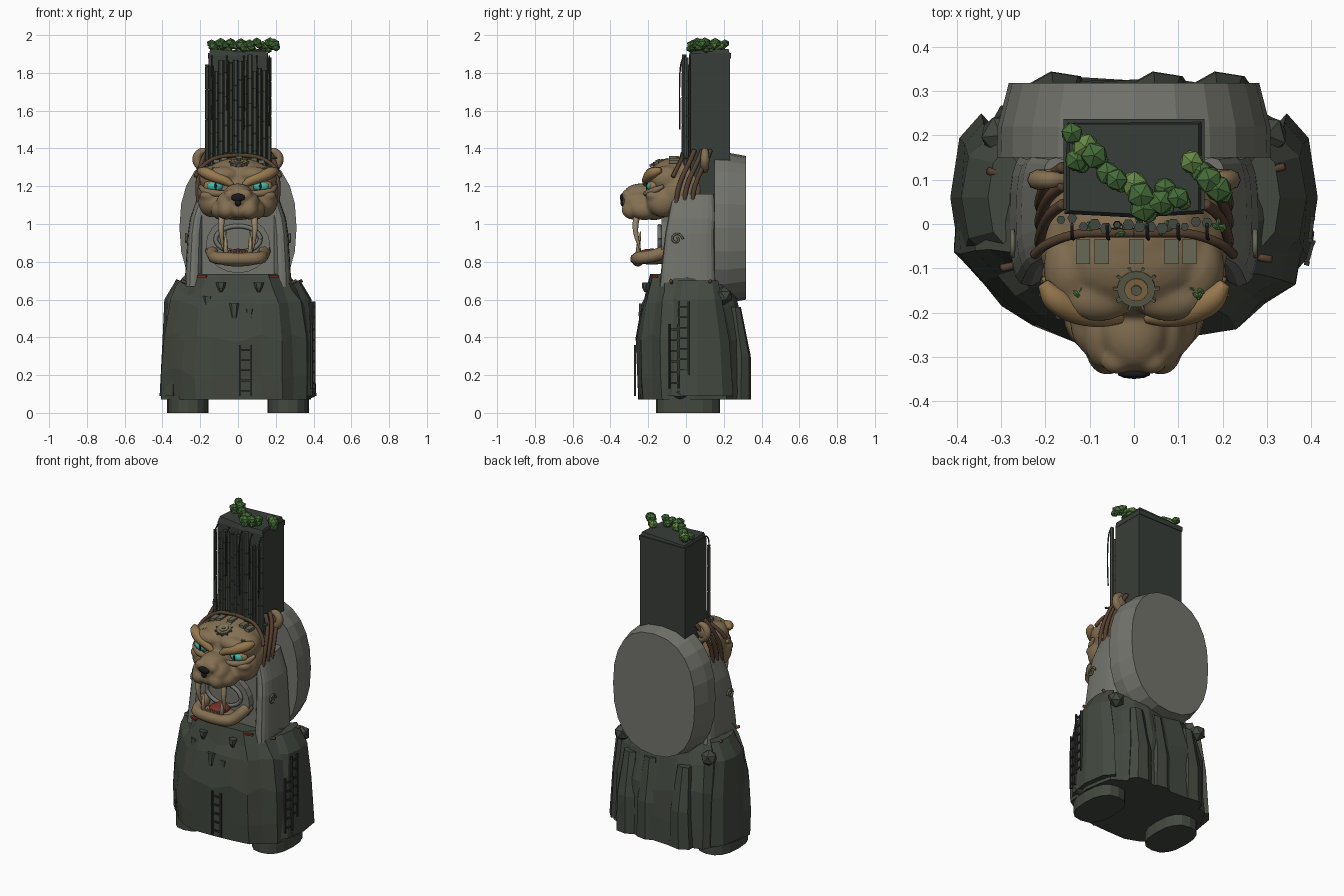
import bpy, bmesh, math, random
from mathutils import Vector, Matrix

if "Cube" in bpy.data.objects:
    bpy.data.objects.remove(bpy.data.objects["Cube"])
random.seed(7)
COL = dict(rock=(.055, .065, .05), stone=(.17, .175, .15), dark=(.03, .034, .029), hide=(.23, .16, .085), tower=(.04, .048, .04),
           gold=(.3, .185, .075), vine=(.09, .052, .03), leaf=(.06, .15, .04), leaf_light=(.13, .24, .06), teal=(.05, .5, .4),
           black=(.01, .01, .01), bone=(.36, .27, .16), red=(.2, .03, .02), moss=(.14, .14, .09))
MATS = {}
for k, c in COL.items():
    MATS[k] = bpy.data.materials.new(k)
    MATS[k].diffuse_color = (*c, 1)


def finish(bm, name, mat, smooth=False):
    bmesh.ops.recalc_face_normals(bm, faces=bm.faces)
    me = bpy.data.meshes.new(name)
    bm.to_mesh(me)
    bm.free()
    for p in me.polygons:
        p.use_smooth = smooth
    me.materials.append(MATS[mat])
    ob = bpy.data.objects.new(name, me)
    bpy.context.collection.objects.link(ob)
    return ob


def loft(name, rings, mat, smooth=False):
    bm = bmesh.new()
    vs = [[bm.verts.new(p) for p in r] for r in rings]
    n = len(rings[0])
    for a, b in zip(vs, vs[1:]):
        for i in range(n):
            bm.faces.new((a[i], a[(i + 1) % n], b[(i + 1) % n], b[i]))
    bm.faces.new(vs[0])
    bm.faces.new(vs[-1])
    return finish(bm, name, mat, smooth)


def sup(a, e):
    c, s = math.cos(a), math.sin(a)
    return math.copysign(abs(c) ** e, c), math.copysign(abs(s) ** e, s)


def oval(cx, cy, z, rx, ry, n=18, e=1.0):
    return [(cx + rx * x, cy + ry * y, z) for x, y in (sup(2 * math.pi * i / n, e) for i in range(n))]


def boxes(name, items, mat):
    # items: (centre, size, z rotation)
    bm = bmesh.new()
    for c, s, r in items:
        bmesh.ops.create_cube(bm, size=1, matrix=Matrix.Translation(c) @ Matrix.Rotation(r, 4, 'Z') @ Matrix.Diagonal((*s, 1)))
    return finish(bm, name, mat)


def balls(name, items, mat, sub=1, smooth=False, tilt=False):
    bm = bmesh.new()
    for c, r in items:
        rot = Matrix.Rotation(random.uniform(0, 3), 4, 'Z') if tilt else Matrix()
        bmesh.ops.create_icosphere(bm, subdivisions=sub, radius=1, matrix=Matrix.Translation(c) @ rot @ Matrix.Diagonal((*r, 1)))
    return finish(bm, name, mat, smooth)


def tube(name, pts, radii, mat, n=8, smooth=True):
    # sweep a round section along a smoothed path
    P = [Vector(p) for p in pts]
    R = list(radii) if isinstance(radii, (list, tuple)) else [radii] * len(P)
    if len(P) > 3:
        for _ in range(2):
            Q, S = [P[0]], [R[0]]
            for i in range(len(P) - 1):
                Q += [P[i].lerp(P[i + 1], .25), P[i].lerp(P[i + 1], .75)]
                S += [R[i] * .75 + R[i + 1] * .25, R[i] * .25 + R[i + 1] * .75]
            P, R = Q + [P[-1]], S + [R[-1]]
    rings, u = [], None
    for i, p in enumerate(P):
        t = (P[min(i + 1, len(P) - 1)] - P[max(i - 1, 0)]).normalized()
        u = (t.orthogonal() if u is None else u - t * u.dot(t)).normalized()
        v = t.cross(u)
        rings.append([p + R[i] * (u * math.cos(6.2832 * k / n) + v * math.sin(6.2832 * k / n)) for k in range(n)])
    return loft(name, rings, mat, smooth)


# craggy rock base and its feet
LEV = [(.07, .405, -.255, .345), (.21, .41, -.265, .34), (.4, .395, -.265, .33), (.58, .37, -.235, .285),
       (.65, .325, -.21, .25), (.735, .28, -.19, .19)]
rings = []
off = [random.uniform(.94, 1.03) for _ in range(24)]
for z, rx, y0, y1 in LEV:
    ring = oval(0, (y0 + y1) / 2, z, rx, (y1 - y0) / 2, 24, .82)
    rings.append([(x * k * random.uniform(.975, 1.02), y * k * random.uniform(.975, 1.02), z + (random.uniform(-.03, .03) if .1 < z < .7 else 0))
                  for (x, y, z), k in zip(ring, off)])
loft('rock_base', rings, 'rock')
for s in (-1, 1):
    loft('foot', [oval(s * .265, .01, z, .11, .17, 16, .8) for z in (0, .09)], 'rock')
# shoulder slabs, buttresses, overhanging shards and stones
for s in (-1, 1):
    loft('shoulder_slab', [oval(s * x, .06, z, rx, ry, 8) for x, z, rx, ry in
                           ((.345, .09, .07, .19), (.34, .38, .06, .17), (.335, .6, .055, .13), (.29, .7, .04, .11))], 'rock')
for x in (-.17, .06, .2):
    loft('back_buttress', [oval(x, y, z, r, r * .7, 7) for y, z, r in ((.29, .07, .08), (.295, .3, .07), (.26, .56, .045))], 'rock')
for x, z, h in ((-.16, .62, .09), (-.02, .58, .13), (.06, .55, .09), (.11, .69, .05), (-.09, .69, .05)):
    y = -.225 + abs(x) * .25
    loft('rock_shard', [oval(x, y - .01, z, .028, .022, 6), oval(x, y - .015, z - h * .5, .02, .018, 6), oval(x, y - .012, z - h, .008, .008, 6)], 'rock')
balls('stones', [((.37, -.03, .1), (.045, .04, .03)), ((-.3, .2, .62), (.05, .05, .05)), ((.3, .2, .62), (.05, .05, .05))], 'rock', 1, False, True)


# ladders
def ladder(x, y, z0, z1, w, rot):
    dx, dy = math.cos(rot) * w / 2, math.sin(rot) * w / 2
    it = [((x + k * dx, y + k * dy, (z0 + z1) / 2), (.009, .012, z1 - z0), rot) for k in (-1, 1)]
    n = int((z1 - z0) / .05)
    it += [((x, y, z0 + (i + .5) * (z1 - z0) / n), (w, .009, .009), rot) for i in range(n)]
    boxes('ladder', it, 'dark')


ladder(.04, -.27, .09, .36, .06, 0)
ladder(.397, -.065, .13, .47, .05, 1.3)
ladder(.4, -.012, .2, .59, .05, 1.45)
for x, y in ((-.33, .12), (.34, .13), (-.3, -.1), (.31, -.08)):
    tube('peg', [(x * .85, y * .9, .68), (x, y, .7)], .009, 'vine', 6)

# broad drum at the back
drum = []
for y, rx, rz in ((.15, .31, .4), (.22, .308, .398), (.318, .283, .38)):
    drum.append([(x, y, .98 + z) for x, z, _ in oval(0, 0, 0, rx, rz, 24, .85)])
loft('back_drum', drum, 'stone')

# throat and jaw pillars
boxes('throat', [((0, .035, .9), (.38, .25, .46), 0)], 'stone')
loft('mouth_plate', [[(x, y, .89 + z) for x, z, _ in oval(0, 0, 0, .17, .15, 20)] for y in (-.13, -.08)], 'stone')
tube('throat_ring', [(.12 * math.cos(a * .3927), -.14, .92 + .07 * math.sin(a * .3927)) for a in range(17)], .012, 'stone')
for s in (-1, 1):
    loft('jaw_pillar', [oval(s * x, y, z, rx, ry, 20, .7) for x, y, z, rx, ry in
                        ((.235, .01, .67, .047, .15), (.233, .01, .73, .047, .145), (.224, .02, .95, .042, .13), (.214, .03, 1.03, .04, .125), (.175, .04, 1.16, .035, .11))], 'stone')
    tube('spiral', [(s * .274, -.05 + (.034 - .0022 * i) * math.cos(i * .6), .92 + (.034 - .0022 * i) * math.sin(i * .6)) for i in range(14)], .006, 'moss', 6)
    boxes('red_sash', [((s * .19, -.165, .722), (.05, .015, .012), s * .4)], 'red')

# tall tower
loft('tower', [[(a * .157 * k, .128 + b * .105 * k, z + (.012 * (a * b > 0) if z > 1.9 else 0)) for a, b in ((-1, -1), (0, -1.08), (1, -1), (1, 1), (-1, 1))]
               for z, k in ((1.0, 1), (1.89, 1), (1.915, .93))], 'tower')
boxes('tower_cap', [((0, .135, 1.89), (.318, .205, .03), 0)], 'tower')
# segmented canes on the tower face
for i in range(14):
    x = -.165 + i * .0254
    y = .012 - .02 * math.cos(x * 9) + random.uniform(-.008, .008)
    r, top = random.uniform(.009, .016), random.uniform(1.8, 1.9)
    z0, lv = 1.3, []
    while z0 < top:
        z1 = min(z0 + random.uniform(.07, .16), top)
        lv += [oval(x, y, z0, r * .7, r * .7, 6), oval(x, y, z0 + .006, r, r, 6), oval(x, y, z1, r, r, 6)]
        z0 = z1 + .001
    loft('tower_cane', lv, 'rock')
for x, z0 in ((-.14, 1.55), (-.06, 1.6), (.03, 1.5), (.1, 1.62), (.165, 1.52)):
    tube('hanging_strand', [(x, .0, 1.89), (x, -.03, 1.86), (x + .004, -.035, 1.7), (x, -.032, z0)], .004, 'dark', 5)

# leafy clumps on the tower, sprigs on the head
spots = [(-.14, .205), (-.11, .175), (-.09, .155), (-.13, .145), (-.06, .115), (-.04, .1), (0, .09), (.02, .035), (.015, .065), (.07, .08),
         (.1, .06), (.13, .14), (.17, .1), (.19, .08), (.06, .05), (.15, .12)]
for i, (x, y) in enumerate(spots):
    r, z = random.uniform(.025, .034), random.uniform(1.94, 1.965)
    balls('tower_leaves', [((x, y, z), (r, r, r * .85)), ((x + .012, y - .012, z - .02), (r * .7, r * .7, r * .6))], 'leaf_light' if i % 5 == 1 else 'leaf', 1, False, True)
for x, y, z in ((-.1, -.01, 1.36), (-.03, -.015, 1.375), (.07, -.01, 1.37), (.19, 0, 1.35), (.14, -.15, 1.295), (-.12, -.15, 1.295), (.02, 0, 1.38)):
    balls('head_sprig', [((x + random.uniform(-.012, .012), y + random.uniform(-.012, .012), z), (.013, .006, .006)) for _ in range(4)], 'leaf', 1, False, True)

# feline head: blobs fused by a voxel remesh
blobs = [((0, -.03, 1.2), (.19, .18, .155)), ((0, -.07, 1.26), (.17, .12, .09)), ((0, -.24, 1.16), (.075, .09, .055)),
         ((0, -.17, 1.1), (.15, .1, .08)), ((0, -.285, 1.075), (.06, .045, .045)), ((0, -.3, 1.13), (.05, .04, .05))]
for s in (-1, 1):
    blobs += [((s * .115, -.04, 1.17), (.1, .13, .12)), ((s * .14, -.12, 1.12), (.07, .09, .085)), ((s * .14, -.1, 1.24), (.065, .09, .07)),
              ((s * .06, -.28, 1.075), (.05, .062, .052)), ((s * .085, -.22, 1.075), (.06, .08, .055)), ((s * .065, -.25, 1.11), (.05, .08, .06)),
              ((s * .15, -.165, 1.15), (.055, .05, .03)), ((s * .08, -.165, 1.26), (.085, .055, .045)), ((s * .04, -.31, 1.155), (.035, .03, .03))]
head = balls('feline_head', blobs, 'hide', 3, True)
m = head.modifiers.new('fuse', 'REMESH')
m.mode, m.voxel_size, m.use_smooth_shade = 'VOXEL', .009, True
m = head.modifiers.new('soften', 'SMOOTH')
m.factor, m.iterations = .5, 5
balls('nose', [((0, -.338, 1.14), (.038, .012, .022)), ((0, -.336, 1.115), (.018, .012, .022))], 'black', 2, True)
for s in (-1, 1):
    tube('brow', [(s * .03, -.212, 1.205), (s * .07, -.208, 1.232), (s * .13, -.198, 1.252), (s * .18, -.17, 1.275), (s * .205, -.135, 1.285)], [.014, .027, .03, .032, .014], 'gold')
    tube('cheek_ridge', [(s * .06, -.215, 1.165), (s * .12, -.207, 1.16), (s * .18, -.17, 1.175), (s * .2, -.12, 1.2)], [.01, .02, .02, .01], 'hide')
    balls('eye_socket', [((s * .125, -.17, 1.2), (.06, .03, .038))], 'gold', 2, True)
    balls('eye', [((s * .122, -.187, 1.2), (.044, .022, .026))], 'teal', 2, True)
    balls('pupil', [((s * .118, -.208, 1.2), (.006, .005, .02))], 'black', 2, True)
    # ears
    tube('ear', [(s * .17, .1, 1.29), (s * .2, .1, 1.3), (s * .225, .1, 1.345), (s * .195, .1, 1.39), (s * .16, .1, 1.375)], [.02, .022, .024, .02, .016], 'hide')
    balls('ear_inside', [((s * .19, .11, 1.34), (.035, .015, .04))], 'hide', 2, True)
    # vines hugging the side of the head
    for k in range(3):
        d = k * .042
        tube('side_vine', [(s * .2, -.05 + d, 1.05), (s * .213, -.05 + d, 1.15), (s * .212, -.025 + d, 1.24), (s * .195, .02 + d, 1.33), (s * .16, .045 + d, 1.39)], .0125, 'vine')
    tube('crown_vine', [(s * .225, -.07, 1.25), (s * .2, -.045, 1.3), (s * .13, -.02, 1.35), (s * .06, -.02, 1.362), (0, -.02, 1.365)], .011, 'vine')
    # fangs
    tube('upper_fang', [(s * .085, -.26, 1.05), (s * .09, -.27, .98), (s * .086, -.26, .92), (s * .08, -.24, .86)], [.018, .015, .011, .003], 'bone')
    tube('lower_fang', [(s * .062, -.255, .83), (s * .066, -.25, .9), (s * .062, -.24, .96)], [.014, .01, .003], 'bone')

# lower jaw, tongue and teeth
tube('lower_jaw', [(-.14, -.09, .86), (-.13, -.17, .83), (-.12, -.25, .82), (-.05, -.262, .815), (.05, -.262, .815), (.12, -.25, .82), (.13, -.17, .83), (.14, -.09, .86)],
     .034, 'hide')
balls('chin', [((0, -.255, .805), (.12, .03, .03)), ((0, -.18, .81), (.12, .09, .025))], 'hide', 3, True)
balls('tongue', [((0, -.18, .845), (.06, .075, .025))], 'red', 2, True)
for i in range(7):
    x = -.045 + i * .015
    tube('front_tooth', [(x, -.262, .835), (x, -.26, .865)], [.008, .003], 'bone', 6)

# wheel and shingles on the crown
bm = bmesh.new()
T = Matrix.Translation((.005, -.145, 1.325)) @ Matrix.Rotation(.35, 4, 'X')
for r, h in ((.043, .016), (.012, .035)):
    bmesh.ops.create_cone(bm, cap_ends=True, segments=20, radius1=r, radius2=r, depth=h, matrix=T)
for i in range(10):
    bmesh.ops.create_cube(bm, size=1, matrix=T @ Matrix.Rotation(i * math.pi / 5, 4, 'Z') @ Matrix.Translation((.046, 0, 0)) @ Matrix.Diagonal((.014, .006, .014, 1)))
finish(bm, 'crown_wheel', 'moss')
loft('wheel_hub', [[T @ Vector(p) for p in oval(0, 0, z, .027, .027, 16)] for z in (0, .012)], 'gold')
boxes('crown_shingles', [((x, -.062, 1.352 - x * x * 1.5), (.032, .056, .018), 0) for x in (-.115, -.073, .005, .085, .125)], 'moss')

for m in bpy.data.materials:
    if m.users and not m.is_grease_pencil:
        m.use_nodes = True
        m.node_tree.nodes["Principled BSDF"].inputs["Base Color"].default_value = m.diffuse_color
